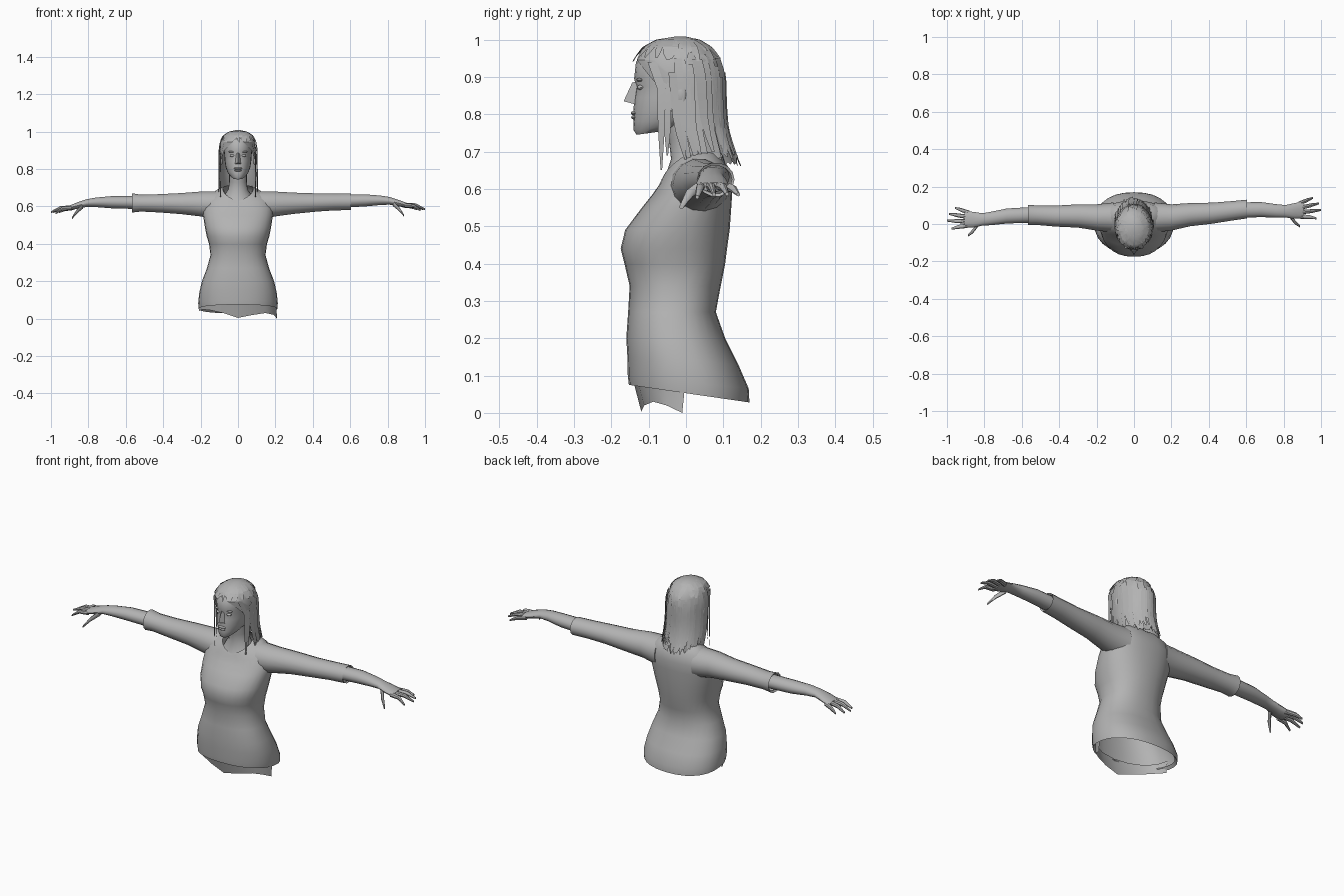
import bpy, bmesh, math, random
from mathutils import Vector

if "Cube" in bpy.data.objects:
    bpy.data.objects.remove(bpy.data.objects["Cube"])

random.seed(4)
grey = bpy.data.materials.new("plain grey")
grey.diffuse_color = (0.45, 0.45, 0.45, 1)
grey.use_nodes = True
grey.node_tree.nodes["Principled BSDF"].inputs["Base Color"].default_value = grey.diffuse_color


def finish(name, bm, angle=40):
    bmesh.ops.recalc_face_normals(bm, faces=bm.faces)
    me = bpy.data.meshes.new(name)
    bm.to_mesh(me)
    bm.free()
    me.materials.append(grey)
    ob = bpy.data.objects.new(name, me)
    bpy.context.collection.objects.link(ob)
    bpy.ops.object.select_all(action='DESELECT')
    ob.select_set(True)
    bpy.context.view_layer.objects.active = ob
    bpy.ops.object.shade_smooth_by_angle(angle=math.radians(angle))
    return ob


def add_loft(bm, rings, closed=True, cap_start=False, cap_end=False):
    vs = [[bm.verts.new(p) for p in r] for r in rings]
    n = len(vs[0])
    for a, b in zip(vs, vs[1:]):
        for i in range(n if closed else n - 1):
            j = (i + 1) % n
            bm.faces.new((a[i], a[j], b[j], b[i]))
    if cap_start:
        bm.faces.new(vs[0])
    if cap_end:
        bm.faces.new(vs[-1])


def loft(name, rings, **kw):
    bm = bmesh.new()
    add_loft(bm, rings, **kw)
    return finish(name, bm)


def level_ring(zf, zb, w, yf, yb, lift=0.0, n=28, power=0.88):
    """Horizontal ring, tilted from front height zf to back height zb."""
    pts = []
    for i in range(n):
        t = 2 * math.pi * i / n
        c, s = math.cos(t), math.sin(t)
        c1 = math.copysign(abs(c) ** power, c)
        s1 = math.copysign(abs(s) ** power, s)
        k = (s1 + 1) / 2
        pts.append(Vector((w * c1, yf + (yb - yf) * k,
                           zf + (zb - zf) * k + lift * abs(c1))))
    return pts


def cross_ring(x, y, z, ry, rz, n=14):
    """Upright ring across an arm or finger."""
    return [Vector((x, y + ry * math.cos(2 * math.pi * i / n),
                    z + rz * math.sin(2 * math.pi * i / n))) for i in range(n)]


def ball(name, loc, scale):
    bm = bmesh.new()
    bmesh.ops.create_uvsphere(bm, u_segments=12, v_segments=8, radius=1)
    for v in bm.verts:
        v.co = Vector([c * s + l for c, s, l in zip(v.co, scale, loc)])
    return finish(name, bm)


# Shirt body, with the hem turned in at the bottom
shirt = [(.09, .045, .20, -.14, .155), (.075, .028, .210, -.153, .170),
         (.10, .065, .213, -.156, .168), (.15, .13, .207, -.157, .14),
         (.20, .20, .193, -.16, .105), (.27, .27, .166, -.155, .08),
         (.34, .34, .147, -.151, .093), (.40, .40, .155, -.165, .105),
         (.44, .44, .167, -.175, .11), (.49, .49, .177, -.163, .117),
         (.55, .56, .187, -.118, .122), (.585, .61, .188, -.09, .125),
         (.605, .655, .165, -.074, .115, .02), (.62, .685, .12, -.066, .09, .025),
         (.628, .70, .08, -.06, .065, .028)]
loft("shirt_body", [level_ring(*r) for r in shirt])

# Strip of undershirt showing below the hem at the front
drops = [.04, .05, .045, .03, .004, .02, .03, .02, 0]
upper, lower = [], []
for i, z in enumerate(drops):
    t = math.pi * (1 + i / 8)
    upper.append(Vector((.205 * math.cos(t), .145 * math.sin(t), .10)))
    lower.append(Vector((.208 * math.cos(t), -.01 + .11 * math.sin(t), z)))
loft("undershirt_strip", [upper, lower], closed=False)

# Neck
loft("neck", [level_ring(*r, n=20, power=1) for r in
              [(.59, .66, .085, -.078, .06), (.63, .69, .072, -.057, .06),
               (.68, .70, .052, -.04, .055), (.73, .73, .047, -.046, .05),
               (.79, .79, .047, -.06, .05)]])

# Head
loft("head", [level_ring(*r, n=24, power=.95) for r in
              [(.745, .755, .026, -.132, -.06), (.757, .77, .042, -.14, -.01),
               (.78, .785, .056, -.14, .03), (.81, .81, .066, -.141, .055),
               (.845, .845, .071, -.138, .075), (.875, .875, .073, -.133, .085),
               (.895, .895, .075, -.139, .087), (.94, .94, .075, -.134, .085),
               (.975, .975, .06, -.105, .065), (.995, .995, .03, -.06, .03)]],
     cap_start=True, cap_end=True)

# Nose, lips, eyes and ears
bm = bmesh.new()
tip, bridge = bm.verts.new((0, -.167, .835)), bm.verts.new((0, -.144, .885))
l0, l1 = bm.verts.new((-.009, -.13, .888)), bm.verts.new((-.018, -.134, .826))
r0, r1 = bm.verts.new((.009, -.13, .888)), bm.verts.new((.018, -.134, .826))
for f in ((bridge, l0, l1, tip), (bridge, tip, r1, r0), (tip, l1, r1)):
    bm.faces.new(f)
finish("nose", bm, 60)
ball("upper_lip", (0, -.139, .803), (.023, .009, .006))
ball("lower_lip", (0, -.138, .792), (.019, .009, .006))
for side, s in (("left", 1), ("right", -1)):
    ball(side + "_eye", (s * .03, -.121, .872), (.014, .010, .007))
    ball(side + "_brow", (s * .032, -.124, .892), (.02, .009, .005))
    ball(side + "_ear", (s * .092, -.012, .853), (.013, .018, .032))

# Arms: sleeve, forearm with palm, and fingers on each side
sleeve = [(.11, .035, .605, .08, .078), (.2, .035, .613, .07, .068),
          (.3, .05, .617, .062, .058), (.42, .058, .621, .056, .05),
          (.52, .07, .624, .052, .046)]
forearm = [(.52, .073, .627, .042, .036), (.68, .077, .632, .040, .033),
           (.76, .07, .633, .036, .026), (.81, .068, .63, .033, .021),
           (.86, .07, .617, .042, .018), (.905, .075, .606, .045, .012)]
fingers = {"index": ((.89, .04, .606), (.94, .037, .603), (.977, .03, .578)),
           "middle": ((.89, .063, .608), (.95, .069, .606), (1.0, .075, .585)),
           "ring": ((.89, .087, .608), (.945, .1, .605), (.988, .11, .586)),
           "little": ((.88, .108, .606), (.925, .127, .600), (.957, .14, .585)),
           "thumb": ((.83, .05, .615), (.86, .01, .588), (.887, -.012, .552))}
for side, s in (("left", 1), ("right", -1)):
    def place(x, y, z):
        # the right arm hangs a little lower and further forward
        k = 0 if s > 0 else max(0, (x - .2) / .8)
        return s * x, y - .057 * k, z - .016 * k

    def arm_ring(x, y, z, ry, rz, n=14):
        return cross_ring(*place(x, y, z), ry, rz, n)

    end = [(.605, .08, .625, .05, .046), (.60, .08, .625, .043, .038)] if s > 0 else \
          [(.567, .075, .626, .054, .053), (.56, .075, .626, .045, .042)]
    loft(side + "_sleeve", [arm_ring(*r) for r in sleeve + end], cap_start=True)
    loft(side + "_forearm", [arm_ring(*r) for r in forearm], cap_end=True)
    for label, path in fingers.items():
        radii = (.015, .012, .006) if label == "thumb" else (.012, .0105, .005)
        loft(f"{side}_{label}_finger",
             [arm_ring(*p, r, r, 8) for p, r in zip(path, radii)],
             cap_start=True, cap_end=True)

# Hair: one profile from the crown down (z, half width, front y, back y)
profile = [(1.008, .012, -.03, 0), (1.0, .047, -.078, .035), (.98, .076, -.113, .065),
           (.945, .093, -.137, .09), (.90, .098, -.135, .10), (.85, .096, -.13, .10),
           (.77, .098, -.12, .103), (.71, .098, -.105, .12), (.665, .096, -.1, .137)]
starts = [-90, -90, -90, -72, -42, -18, -10, -5, 5]


def hair_point(angle, u, grow=1.0):
    i = min(int(u), len(profile) - 2)
    z, w, yf, yb = (p + (q - p) * (u - i) for p, q in zip(profile[i], profile[i + 1]))
    mid, half, t = (yf + yb) / 2, (yb - yf) / 2, math.radians(angle)
    return Vector((w * grow * math.cos(t), mid + half * grow * math.sin(t), z))


rings = []
for u, a0 in enumerate(starts):
    ring = [hair_point(a0 + (180 - 2 * a0) * i / 32, u) for i in range(33)]
    if u == len(starts) - 1:
        for i, p in enumerate(ring):
            p.z += .03 * random.random() * (i % 2)
    rings.append(ring)
bm = bmesh.new()
add_loft(bm, rings, closed=False)
bm.faces.new([bm.verts.new(p) for p in rings[0][:-1]])
bmesh.ops.remove_doubles(bm, verts=bm.verts, dist=.0005)
finish("hair_base", bm, 30)


def add_strand(bm, angle, u0, u1, width, grow, drift):
    rows = []
    for k in range(7):
        f = k / 6
        a, half = angle + drift * f, width * (1 - .75 * f ** 3)
        g = grow + .025 * f
        rows.append([hair_point(a - half, u0 + (u1 - u0) * f, g),
                     hair_point(a + half, u0 + (u1 - u0) * f, g + .03)])
    add_loft(bm, rows, closed=False)


# Long strands down the sides and back, short ones over the crown
bm = bmesh.new()
for i in range(46):
    add_strand(bm, -8 + 196 * i / 45, random.uniform(2, 4), random.uniform(7.2, 8.15),
               random.uniform(4, 8), random.uniform(1.0, 1.05), random.uniform(-4, 4))
for i in range(34):
    add_strand(bm, i * 360 / 34, random.uniform(.6, 1.4), random.uniform(2.3, 3.1),
               random.uniform(6, 10), random.uniform(1.0, 1.03), random.uniform(-12, 12))
finish("hair_strands", bm, 20)

# Loose locks hanging in front of each ear
bm = bmesh.new()
for s in (1, -1):
    for y, low in ((-.066, .65), (-.05, .69)):
        add_loft(bm, [[Vector((s * x, y0 - h, z)), Vector((s * (x + .006), y0 + h, z))]
                      for x, y0, z, h in ((.074, y - .025, .94, .012), (.09, y, .87, .012),
                                          (.092, y, .76, .009), (.09, y, low, .002))],
                 closed=False)
finish("loose_locks", bm, 30)
